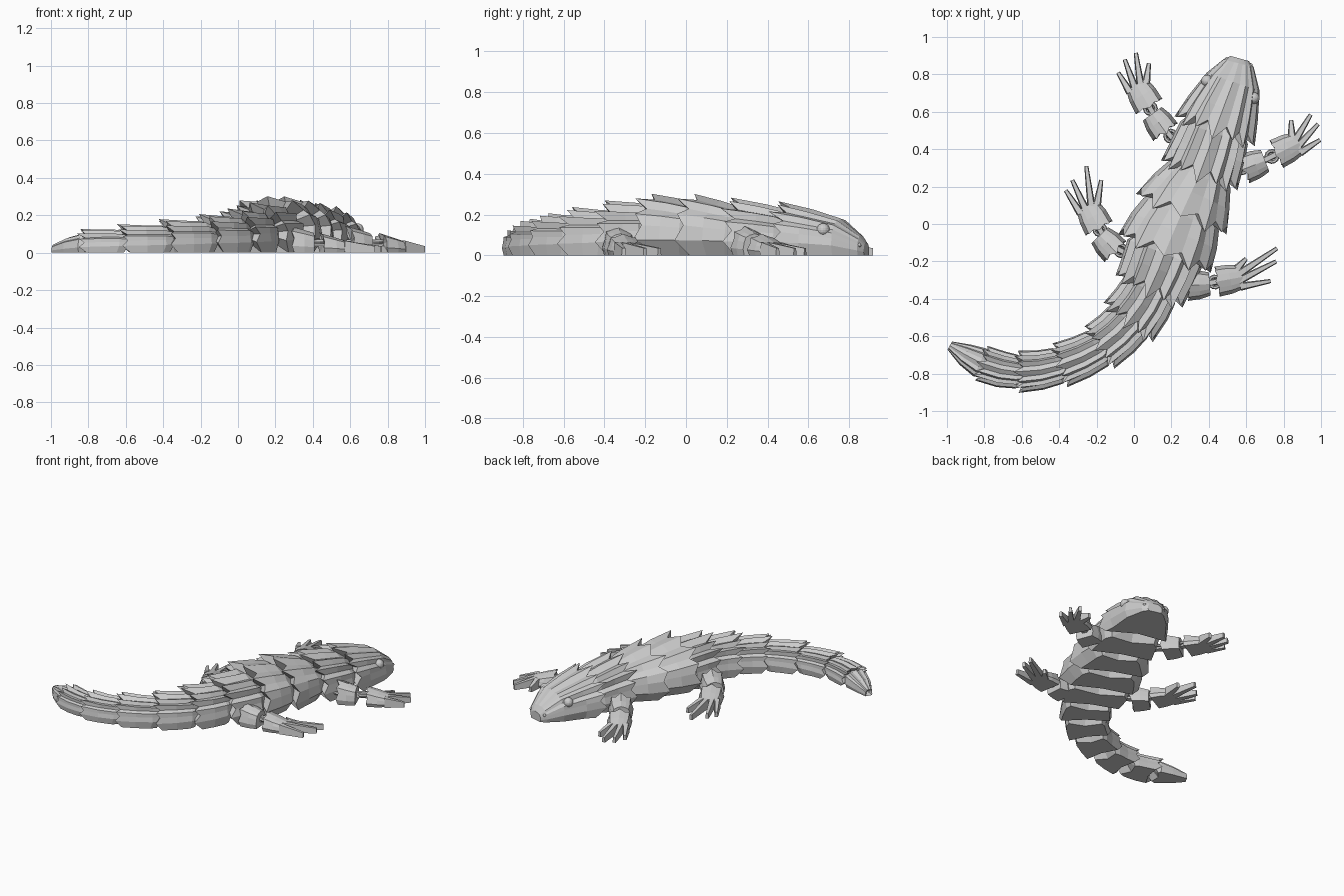
import bpy, bmesh, math
from mathutils import Vector, Matrix

cube = bpy.data.objects.get("Cube")
if cube:
    bpy.data.objects.remove(cube, do_unlink=True)

grey = bpy.data.materials.new("scale grey")
grey.use_nodes = True
COL = (0.6, 0.6, 0.6, 1)
grey.diffuse_color = COL
grey.node_tree.nodes["Principled BSDF"].inputs["Base Color"].default_value = COL


def finish(name, bm):
    bmesh.ops.recalc_face_normals(bm, faces=bm.faces)
    me = bpy.data.meshes.new(name)
    bm.to_mesh(me)
    bm.free()
    me.materials.append(grey)
    ob = bpy.data.objects.new(name, me)
    bpy.context.collection.objects.link(ob)
    return ob


def sample(path, u):
    """Spline through (x, y, half width, height) stations."""
    n = len(path) - 1
    i = min(max(int(math.floor(u)), 0), n - 1)
    t = u - i
    p1, p2 = Vector(path[i]), Vector(path[i + 1])
    p0 = Vector(path[i - 1]) if i > 0 else 2 * p1 - p2
    p3 = Vector(path[i + 2]) if i + 2 <= n else 2 * p2 - p1
    a, b, c = p2 - p0, 2 * p0 - 5 * p1 + 4 * p2 - p3, 3 * p1 - p0 - 3 * p2 + p3
    q = p1 + 0.5 * (a * t + b * t * t + c * t ** 3)
    d = 0.5 * (a + 2 * b * t + 3 * c * t * t)
    return Vector((q.x, q.y, 0)), Vector((d.x, d.y, 0)).normalized(), q.z, q.w


def shell(name, path, rings, ridges, foot=0.9):
    """Armoured segment; each ring is (u, scale, ridge depth, spike, belly shift)."""
    bm = bmesh.new()
    loops = []
    for u, scale, depth, spike, belly in rings:
        c, d, hw, h = sample(path, u)
        side = Vector((-d.y, d.x, 0))
        loop = []

        def add(x, z, back):
            loop.append(bm.verts.new(c + side * x * hw + Vector((0, 0, max(z, 0))) + d * back))

        add(foot * scale, 0, belly)
        n = 2 * ridges
        for k in range(n + 1):
            f = math.pi * k / n
            co, si = math.cos(f), math.sin(f)
            is_ridge = k % 2 == 0
            edge = 1 if si > 0.3 else 0.3
            r = scale * (1 if is_ridge else 1 - depth * edge)
            x = math.copysign(abs(co) ** 0.8, co) * r
            z = h * (0.27 + (0.73 * abs(si) ** 0.8) * r)
            # alternate scales differ in length, and lift a little at the tip
            tip = spike * (1 if k % 4 == 0 else 0.65) * (0.5 + 0.5 * si) if is_ridge else 0
            add(x, z + tip * 0.12 * si, tip)
        add(-foot * scale, 0, belly)
        add(0, 0, belly * 2.2)
        loops.append(loop)
    m = len(loops[0])
    for a, b in zip(loops, loops[1:]):
        for k in range(m):
            j = (k + 1) % m
            bm.faces.new((a[k], a[j], b[j], b[k]))
    # close the ends, the rear one hollowed under the spikes
    for loop, u in ((loops[0], rings[0][0]), (loops[-1], rings[-1][0] - 0.12)):
        c, d, hw, h = sample(path, u)
        hub = bm.verts.new(c + Vector((0, 0, h * 0.45)))
        for k in range(m):
            bm.faces.new((loop[k], loop[(k + 1) % m], hub))
    return finish(name, bm)


def ball(name, at, r):
    bm = bmesh.new()
    bmesh.ops.create_uvsphere(bm, u_segments=16, v_segments=10, radius=r,
                              matrix=Matrix.Translation(at))
    return finish(name, bm)


def bar(name, a, b, wa, wb, ha, hb, z=0.0):
    """Tapered four-sided bar lying between two plan points."""
    a, b = Vector((*a, z)), Vector((*b, z))
    d = (b - a).normalized()
    s = Vector((-d.y, d.x, 0))
    up = Vector((0, 0, 1))
    bm = bmesh.new()
    ends = [[bm.verts.new(p + s * w * i + up * h * j) for i, j in ((-1, 0), (1, 0), (0.7, 1), (-0.7, 1))]
            for p, w, h in ((a, wa, ha), (b, wb, hb))]
    for k in range(4):
        j = (k + 1) % 4
        bm.faces.new((ends[0][k], ends[0][j], ends[1][j], ends[1][k]))
    bm.faces.new(ends[0])
    bm.faces.new(ends[1])
    return finish(name, bm)


# Spine stations from snout to tail tip
spine = [(0.565, 0.885, 0.05, 0.06), (0.53, 0.76, 0.15, 0.18), (0.44, 0.52, 0.21, 0.24),
         (0.36, 0.29, 0.2, 0.255), (0.265, 0.08, 0.242, 0.275), (0.175, -0.13, 0.242, 0.275),
         (0.095, -0.33, 0.178, 0.24), (-0.01, -0.5, 0.152, 0.21), (-0.17, -0.65, 0.125, 0.185),
         (-0.38, -0.75, 0.112, 0.16), (-0.6, -0.79, 0.102, 0.135), (-0.8, -0.75, 0.088, 0.11),
         (-0.985, -0.65, 0.025, 0.045)]

# Head
shell("head", spine, [(0, 1, 0, 0, 0), (0.22, 1.15, 0.02, 0, 0), (1, 1, 0.07, 0, 0),
                      (1.6, 1.02, 0.1, 0, 0), (1.93, 1.1, 0.12, 0.09, -0.03)], 8)
for word, sgn in (("left", -1), ("right", 1)):
    for part, u, z, r, out in (("eye", 1.2, 0.125, 0.032, 0.8), ("nostril", 0.16, 0.05, 0.01, 1)):
        c, d, hw, h = sample(spine, u)
        ball(word + "_" + part, c + Vector((-d.y, d.x, 0)) * sgn * hw * out + Vector((0, 0, z)), r)

# Body and tail segments, each tucked under the one ahead
names = ["neck", "chest", "belly", "hips"] + ["tail_segment_%d" % i for i in range(1, 6)]
for k, name in enumerate(names, 2):
    torso = name in ("chest", "belly")
    depth, spike = (0.08, 0.08) if torso else (0.13, 0.085 if k < 7 else 0.055)
    shell(name, spine, [(k - 0.06, 0.74, depth * 0.5, 0, 0.025), (k + 0.14, 0.9, depth, 0, 0.015),
                        (k + 0.55, 1, depth, 0, 0), (k + 0.96, 1.1, depth, spike, -0.015)],
          6 if torso else 8, 0.78 if torso else 0.93)
shell("tail_tip", spine, [(10.92, 0.72, 0.06, 0, 0.02), (11.12, 1, 0.13, 0, 0),
                          (11.55, 1.1, 0.13, 0, 0), (12, 1, 0.1, 0, 0)], 6)

# Legs: body socket, limb block, palm centre, finger tips
legs = {
    "front_right": ((0.24, 0.42), (0.13, 0.545), (0.045, 0.69),
                    [(-0.085, 0.81), (-0.05, 0.88), (0.01, 0.915), (0.08, 0.86)]),
    "front_left": ((0.53, 0.29), (0.65, 0.318), (0.825, 0.405),
                   [(0.84, 0.555), (0.945, 0.585), (0.985, 0.535), (0.995, 0.45)]),
    "rear_right": ((-0.02, -0.17), (-0.145, -0.1), (-0.22, 0.04),
                   [(-0.365, 0.18), (-0.33, 0.235), (-0.255, 0.31), (-0.175, 0.235)]),
    "rear_left": ((0.2, -0.32), (0.35, -0.325), (0.515, -0.295),
                  [(0.6, -0.185), (0.765, -0.13), (0.76, -0.2), (0.73, -0.305)]),
}


def limb(name, centre, d, half, hw, h0, h1, spike):
    a, b = centre + d * half, centre - d * half
    path = [(a.x, a.y, hw * 0.85, h0), (centre.x, centre.y, hw, (h0 + h1) / 2), (b.x, b.y, hw, h1)]
    shell(name, path, [(0, 0.95, 0.04, 0, 0), (1, 1, 0.06, 0, 0), (2, 1.05, 0.1, spike, 0)], 4)


for leg, (socket, block, palm, tips) in legs.items():
    s, b, p = Vector(socket), Vector(block), Vector(palm)
    d = (p - b).normalized()
    limb(leg + "_limb", b, (p - s).normalized(), 0.055, 0.077, 0.11, 0.135, 0.025)
    limb(leg + "_palm", p, d, 0.065, 0.078, 0.065, 0.1, 0.015)
    # joint bars and rings
    bar(leg + "_wrist_link", b, p, 0.018, 0.018, 0.035, 0.035, 0.035)
    bar(leg + "_shoulder_link", s, b, 0.018, 0.018, 0.035, 0.035, 0.035)
    for part, at in (("wrist", (b + p) / 2), ("shoulder", s.lerp(b, 0.4))):
        bpy.ops.mesh.primitive_torus_add(major_segments=12, minor_segments=6, major_radius=0.03,
                                         minor_radius=0.01, location=(at.x, at.y, 0.055),
                                         rotation=(0, 0, math.atan2(d.y, d.x)))
        ring = bpy.context.object
        ring.name = leg + "_" + part + "_ring"
        ring.data.materials.append(grey)
    side = Vector((-d.y, d.x))
    # fingers spread across the front of the palm
    for i, tip in enumerate(tips):
        root = p + d * 0.045 + side * (0.05 - 0.033 * i)
        bar("%s_finger_%d" % (leg, i + 1), root, tip, 0.022, 0.011, 0.064, 0.035)
